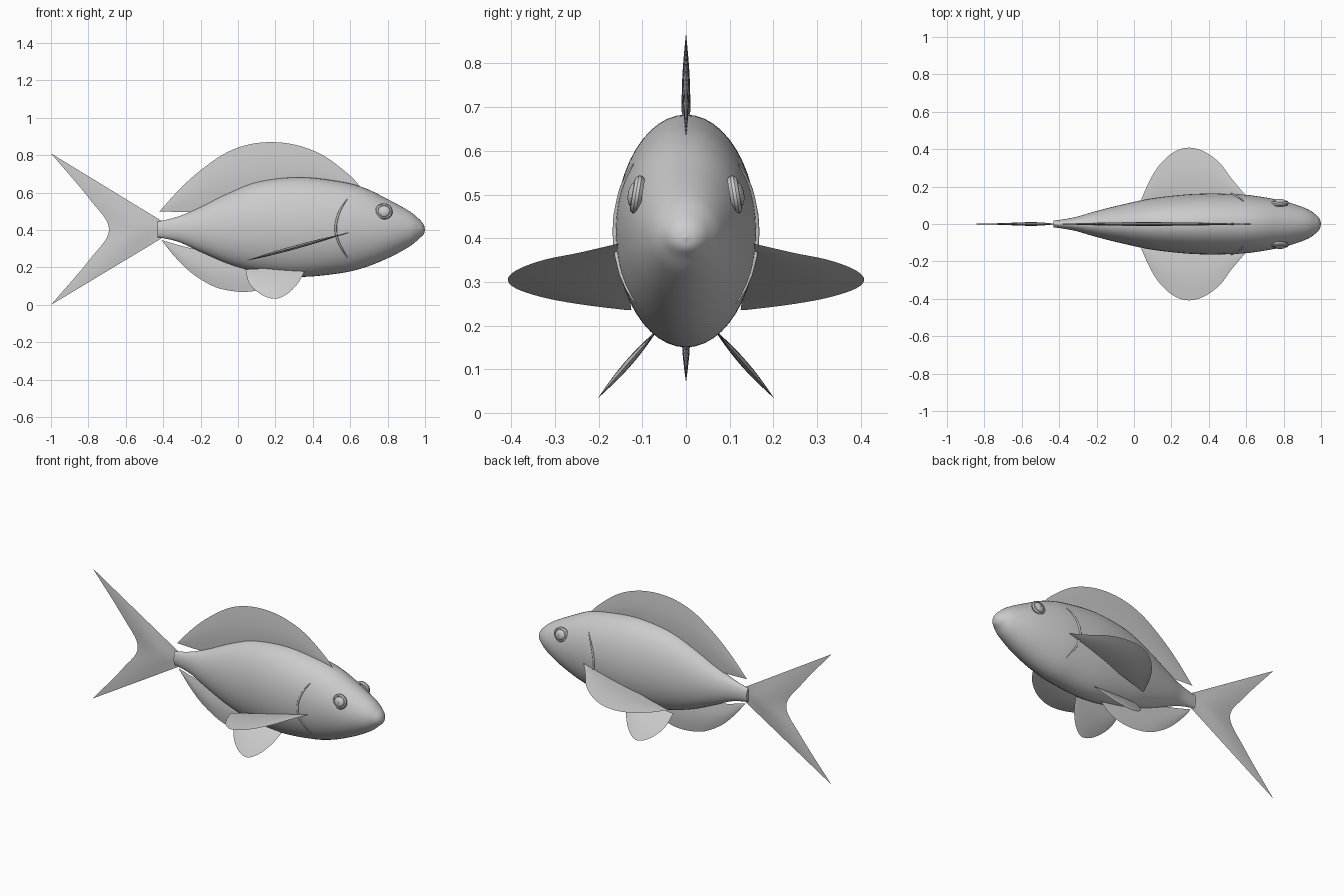
import bpy, bmesh, math
from mathutils import Vector

if "Cube" in bpy.data.objects:
    bpy.data.objects.remove(bpy.data.objects["Cube"])

grey = bpy.data.materials.new("plain grey")
grey.diffuse_color = (0.6, 0.6, 0.6, 1)
grey.use_nodes = True
grey.node_tree.nodes["Principled BSDF"].inputs["Base Color"].default_value = grey.diffuse_color


def spline(pts, n):
    """Sample n + 1 points of a smooth curve through pts (any dimension)."""
    out = []
    for k in range(n + 1):
        f = k / n * (len(pts) - 1)
        i = min(int(f), len(pts) - 2)
        t = f - i
        b, c = Vector(pts[i]), Vector(pts[i + 1])
        a = Vector(pts[i - 1]) if i > 0 else 2 * b - c
        d = Vector(pts[i + 2]) if i + 2 < len(pts) else 2 * c - b
        out.append(0.5 * (2 * b + (c - a) * t + (2 * a - 5 * b + 4 * c - d) * t * t
                          + (3 * b - a - 3 * c + d) * t ** 3))
    return out


def finish(name, bm, angle=50):
    bmesh.ops.remove_doubles(bm, verts=bm.verts, dist=1e-5)
    bmesh.ops.recalc_face_normals(bm, faces=bm.faces)
    me = bpy.data.meshes.new(name)
    bm.to_mesh(me)
    bm.free()
    me.materials.append(grey)
    ob = bpy.data.objects.new(name, me)
    bpy.context.collection.objects.link(ob)
    bpy.context.view_layer.objects.active = ob
    ob.select_set(True)
    bpy.ops.object.shade_smooth_by_angle(angle=math.radians(angle))
    ob.select_set(False)
    return ob


def skin(bm, rows, closed=False):
    """Join rows of points with quads."""
    vs = [[bm.verts.new(p) for p in r] for r in rows]
    m = len(vs[0])
    for a, b in zip(vs, vs[1:]):
        for j in range(m if closed else m - 1):
            k = (j + 1) % m
            bm.faces.new((a[j], a[k], b[k], b[j]))
    return vs


def fin(name, root, rim, place, thick, n=40, m=10):
    """Thin lens-shaped fin between a root curve and a rim curve."""
    A, B = spline(root, n), spline(rim, n)
    bm = bmesh.new()
    for s in (-1, 1):
        rows = []
        for j in range(m + 1):
            u = j / m
            rows.append([place(a.lerp(b, u), s * thick * math.sin(math.pi * u)
                               * math.sin(math.pi * i / n))
                         for i, (a, b) in enumerate(zip(A, B))])
        skin(bm, rows)
    return finish(name, bm, 60)


# body: stations of x, top, bottom, half width
stations = [(-.43, .447, .36, .018), (-.405, .45, .358, .021), (-.313, .475, .335, .037),
            (-.206, .52, .286, .068), (-.045, .60, .217, .108), (.115, .66, .174, .14),
            (.33, .683, .15, .161), (.543, .66, .169, .16), (.677, .625, .2, .146),
            (.81, .56, .254, .12), (.918, .50, .313, .084), (.97, .457, .356, .052),
            (.992, .43, .377, .028), (1, .403, .401, .001)]
profile = spline(stations, 104)
bm = bmesh.new()
rings = []
for x, top, low, w in profile:
    mid, h = (top + low) / 2, (top - low) / 2
    rings.append([(x, w * math.cos(a), mid + h * math.sin(a))
                  for a in (2 * math.pi * k / 48 for k in range(48))])
ends = skin(bm, rings, True)
bm.faces.new(ends[0])
bm.faces.new(ends[-1])
finish("body", bm)


def side(x, z):
    """Half width of the body at a given x and z."""
    _, top, low, w = min(profile, key=lambda p: abs(p[0] - x))
    d = (z - (top + low) / 2) / ((top - low) / 2)
    return w * math.sqrt(max(0, 1 - d * d))


# fins on the centre plane
def upright(p, d):
    return (p.x, d, p.y)


fin("dorsal_fin", [(-.42, .50), (-.23, .50), (0, .55), (.33, .63), (.66, .625)],
    [(-.42, .50), (-.313, .618), (-.206, .715), (-.07, .81), (.06, .858), (.195, .87),
     (.33, .85), (.463, .795), (.597, .693), (.66, .625)], upright, .01)
fin("anal_fin", [(-.41, .347), (-.28, .31), (-.1, .27), (.27, .19)],
    [(-.41, .347), (-.34, .26), (-.26, .18), (-.18, .125), (-.10, .088), (.01, .07),
     (.105, .078), (.19, .115), (.27, .19)], upright, .01)
fin("tail_fin", [(-.41, .45), (-.41, .403), (-.41, .355)],
    [(-1, .81), (-.795, .568), (-.69, .403), (-.795, .24), (-1, 0)], upright, .01)

for s, label in ((-1, "right"), (1, "left")):
    # pectoral fin slopes down toward the tail
    fin("pectoral_fin_" + label, [(.04, .125), (.2, .13), (.4, .13), (.6, .15)],
        [(.04, .135), (.085, .235), (.14, .32), (.217, .387), (.297, .408), (.38, .385),
         (.46, .325), (.52, .245), (.6, .15)],
        lambda p, d: (p.x, s * p.y, .238 + .274 * (p.x - .05) + d), .01)
    # pelvic fin splays outward
    fin("pelvic_fin_" + label, [(.04, .19), (.2, .195), (.355, .178)],
        [(.04, .19), (.06, .115), (.125, .055), (.2, .033), (.265, .06), (.32, .115),
         (.355, .178)],
        lambda p, d: (p.x, s * (.07 + .87 * (.185 - p.y) + d), p.y + .6 * d), .007)

    # gill edge: a slim raised cord lying on the cheek
    path = [Vector((p.x, s * (side(p.x, p.y) + .001), p.y)) for p in
            spline([(.586, .57), (.543, .50), (.522, .415), (.538, .335), (.586, .25)], 32)]
    bm = bmesh.new()
    rows = []
    for i, p in enumerate(path):
        t = (path[min(i + 1, 32)] - path[max(i - 1, 0)]).normalized()
        e = t.cross(Vector((0, 1, 0))).normalized()
        o = e.cross(t)
        r = .001 + .005 * math.sin(math.pi * i / 32) ** .5 if 0 < i < 32 else .001
        rows.append([p + r * (math.cos(a) * e + math.sin(a) * o)
                     for a in (math.pi * k / 4 for k in range(8))])
    skin(bm, rows, True)
    finish("gill_edge_" + label, bm)

    # eye: lathed dome with a stepped iris
    steps = [(.001, -.012), (.04, -.012), (.047, -.004), (.047, .003), (.041, .010),
             (.034, .011), (.032, .008), (.029, .013), (.02, .018), (.01, .0205), (.001, .021)]
    bm = bmesh.new()
    skin(bm, [[(.78 + r * math.cos(a) + .1 * h, s * (.112 + h - .15 * r * math.sin(a)),
                .50 + .92 * r * math.sin(a) + .1 * h)
               for a in (2 * math.pi * k / 32 for k in range(32))] for r, h in steps], True)
    finish("eye_" + label, bm, 30)
